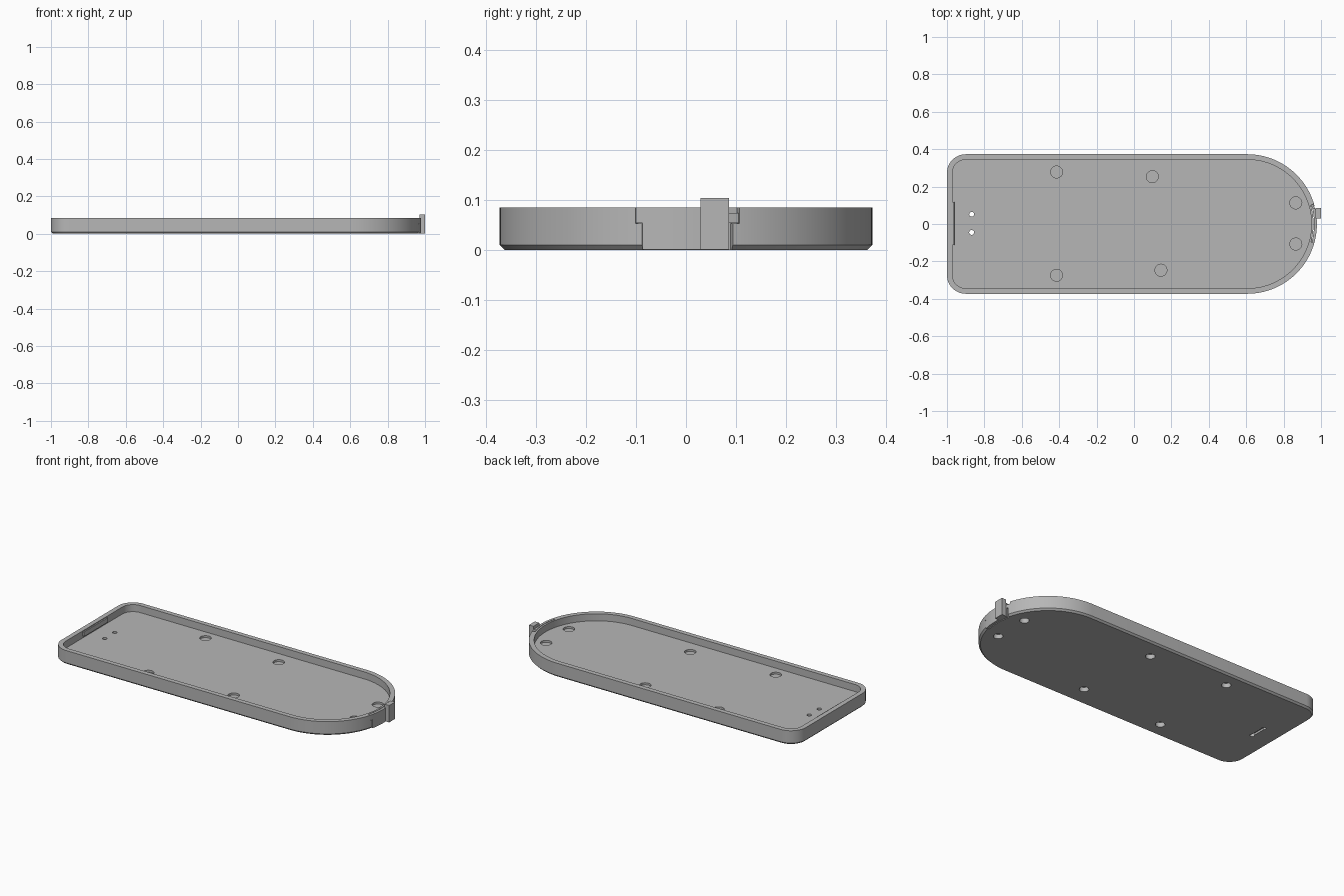
import bpy, bmesh, math

if "Cube" in bpy.data.objects:
    bpy.data.objects.remove(bpy.data.objects["Cube"])

grey = bpy.data.materials.new("plain grey")
grey.use_nodes = True
grey.diffuse_color = (0.47, 0.47, 0.47, 1)
grey.node_tree.nodes["Principled BSDF"].inputs["Base Color"].default_value = grey.diffuse_color

HALF, CENTRE = 0.373, 0.605      # half width, centre of the round end
BACK, CORNER = -1.0, 0.1
TOP, FLOOR, WALL = 0.085, 0.042, 0.029


def loft(name, rings):
    """Join equal-length rings of points and cap both ends."""
    bm = bmesh.new()
    loops = [[bm.verts.new(p) for p in ring] for ring in rings]
    for a, b in zip(loops, loops[1:]):
        for i in range(len(a)):
            j = (i + 1) % len(a)
            bm.faces.new((a[i], a[j], b[j], b[i]))
    bm.faces.new(loops[0][::-1])
    bm.faces.new(loops[-1])
    bmesh.ops.recalc_face_normals(bm, faces=bm.faces)
    mesh = bpy.data.meshes.new(name)
    bm.to_mesh(mesh)
    bm.free()
    mesh.materials.append(grey)
    obj = bpy.data.objects.new(name, mesh)
    bpy.context.collection.objects.link(obj)
    return obj


def arc(cx, cy, r, start, end, steps):
    angles = [math.radians(start + (end - start) * i / steps) for i in range(steps + 1)]
    return [(cx + r * math.cos(a), cy + r * math.sin(a)) for a in angles]


def outline(inset, z):
    """Rounded back corners and a semicircular far end."""
    c = HALF - CORNER
    pts = arc(CENTRE, 0, HALF - inset, -90, 90, 64)
    pts += arc(BACK + CORNER, c, CORNER - inset, 90, 180, 12)
    pts += arc(BACK + CORNER, -c, CORNER - inset, 180, 270, 12)
    return [(x, y, z) for x, y in pts]


def prism(name, pts, z0, z1):
    return loft(name, [[(x, y, z) for x, y in pts] for z in (z0, z1)])


def box(name, x0, x1, y0, y1, z0, z1):
    return prism(name, [(x0, y0), (x1, y0), (x1, y1), (x0, y1)], z0, z1)


def disc(name, x, y, r, z0, z1):
    return prism(name, arc(x, y, r, 0, 350, 35), z0, z1)


def curved_block(name, r0, r1, y0, y1, z0, z1):
    """Block that follows the round end between two y positions."""
    a0, a1 = (math.degrees(math.asin(y / HALF)) for y in (y0, y1))
    pts = arc(CENTRE, 0, r1, a0, a1, 8) + arc(CENTRE, 0, r0, a1, a0, 8)
    return prism(name, pts, z0, z1)


def cut(target, cutter):
    mod = target.modifiers.new("cut", 'BOOLEAN')
    mod.operation = 'DIFFERENCE'
    mod.solver = 'EXACT'
    mod.object = cutter
    bpy.context.view_layer.objects.active = target
    bpy.ops.object.modifier_apply(modifier=mod.name)
    bpy.data.objects.remove(cutter)


# Tray with a chamfered base and a raised rim
tray = loft("tray", [outline(0.01, 0), outline(0, 0.01), outline(0, TOP),
                     outline(WALL, TOP), outline(WALL, FLOOR)])

# Round pockets, open above and below with a thin web between
for x, y in [(-0.414, 0.278), (-0.414, -0.274), (0.098, 0.253),
             (0.144, -0.247), (0.865, 0.113), (0.865, -0.107)]:
    cut(tray, disc("cutter", x, y, 0.032, FLOOR - 0.012, 0.06))
    cut(tray, disc("cutter", x, y, 0.026, -0.02, FLOOR - 0.015))

# Cord holes joined by a groove underneath
for y in (0.052, -0.045):
    cut(tray, disc("cutter", -0.868, y, 0.013, -0.05, 0.1))
cut(tray, box("cutter", -0.876, -0.860, -0.045, 0.052, -0.05, 0.012))

# Notch in the round end for the latch
cut(tray, curved_block("cutter", 0.355, 0.42, -0.101, 0.107, 0.053, 0.2))
cut(tray, curved_block("cutter", 0.355, 0.42, -0.088, 0.094, -0.1, 0.06))

# Latch
latch = [
    curved_block("latch_plate", 0.358, HALF, -0.087, 0.085, 0.001, TOP),
    curved_block("latch_shoulder", 0.358, HALF, -0.1, -0.087, 0.054, TOP),
    curved_block("latch_arm", 0.358, 0.37, 0.085, 0.106, 0.054, 0.074),
    box("latch_tab", 0.97, 1.0, 0.029, 0.086, 0.001, 0.104),
]

# Sloped catch on the straight end wall
inner = BACK + WALL
catch = loft("end_catch", [[(inner - 0.004, y, 0.08), (inner - 0.004, y, 0.055),
                            (inner + 0.012, y, 0.055), (inner + 0.008, y, 0.08)]
                           for y in (-0.112, 0.118)])

# Smooth the round walls, keep edges crisp
for obj in [tray, catch] + latch:
    bpy.ops.object.select_all(action='DESELECT')
    obj.select_set(True)
    bpy.context.view_layer.objects.active = obj
    bpy.ops.object.shade_smooth_by_angle(angle=math.radians(30))
